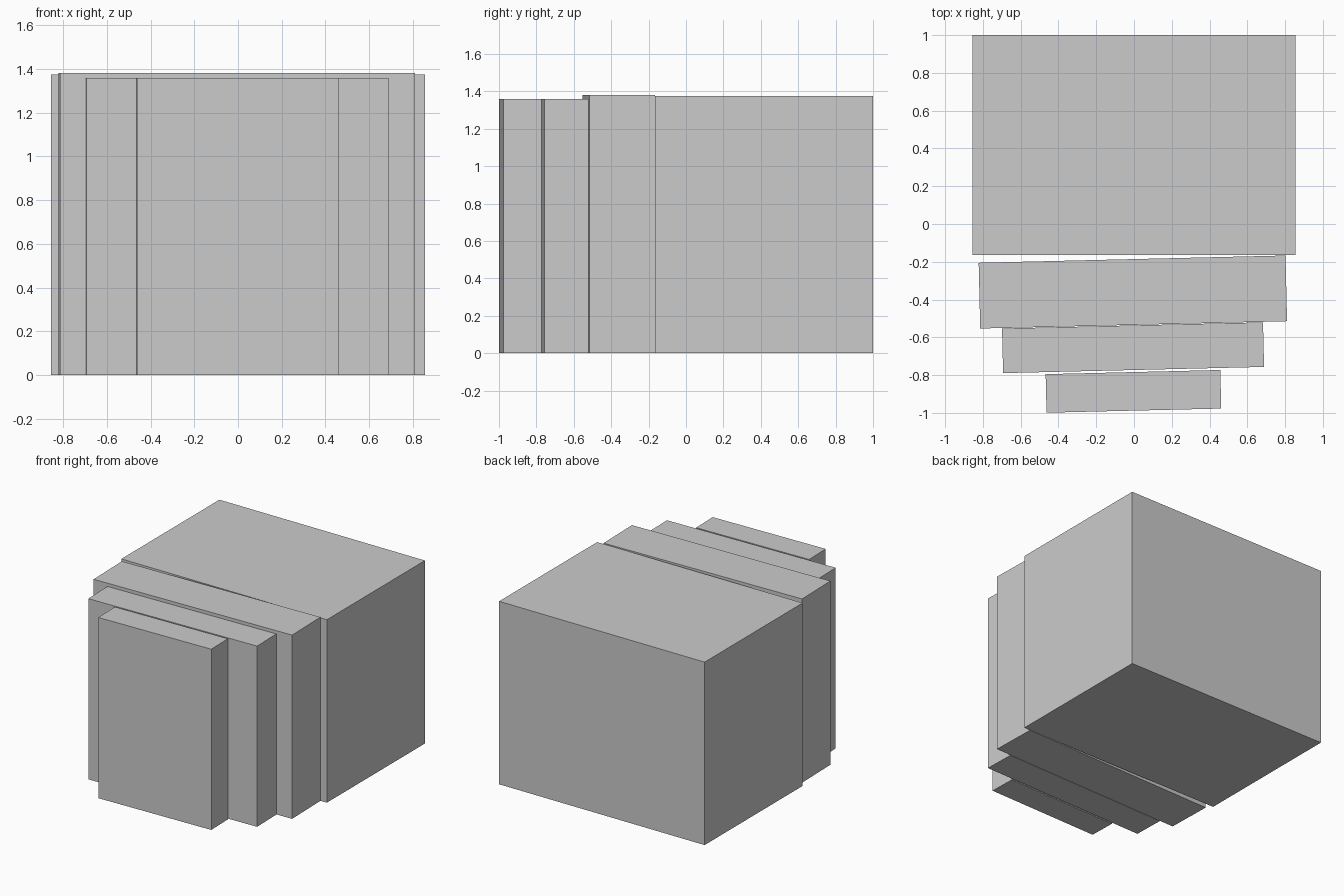
import bpy
from math import radians

if "Cube" in bpy.data.objects:
    bpy.data.objects.remove(bpy.data.objects["Cube"])


def block(name, centre, size, turn=0.0):
    """Box standing on z = 0, turned about its own vertical axis."""
    w, d, h = size
    bpy.ops.mesh.primitive_cube_add(size=1, location=(centre[0], centre[1], h / 2))
    ob = bpy.context.object
    ob.name = name
    ob.scale = (w, d, h)
    ob.rotation_euler.z = radians(turn)
    return ob


# Large rear body, square to the axes
block("main_body", (0, 0.4175), (1.71, 1.165, 1.376))

# Slightly turned slabs, stepping narrower toward the front
block("wide_front_slab", (-0.006, -0.360), (1.625, 0.348, 1.382), 1.36)
block("middle_front_slab", (-0.005, -0.655), (1.382, 0.236, 1.359), 1.36)
block("narrow_front_slab", (-0.003, -0.886), (0.925, 0.204, 1.359), 1.36)
